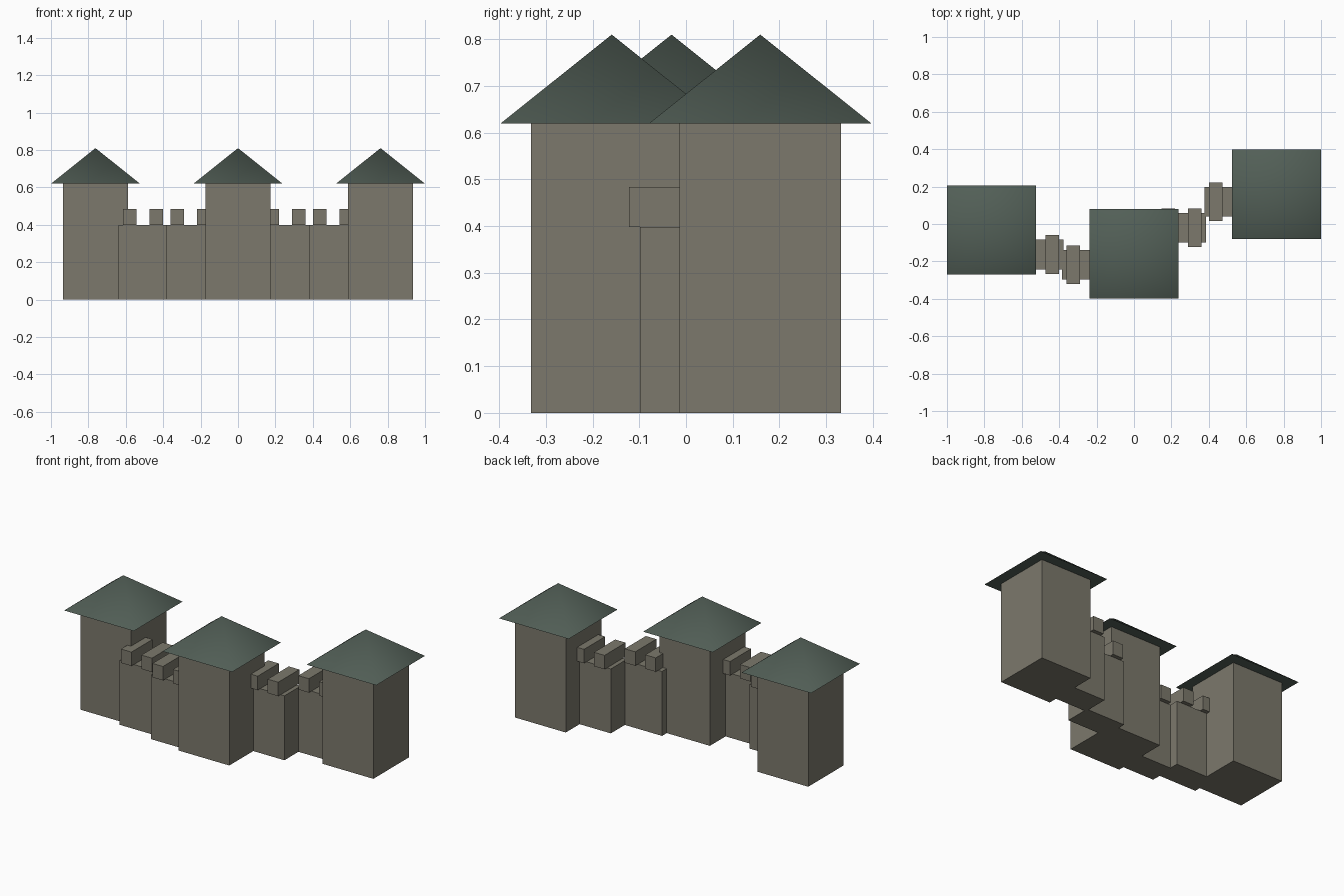
import bpy
import math

if "Cube" in bpy.data.objects:
    bpy.data.objects.remove(bpy.data.objects["Cube"])


def material(name, color):
    m = bpy.data.materials.new(name)
    m.diffuse_color = (*color, 1.0)
    m.use_nodes = True
    m.node_tree.nodes["Principled BSDF"].inputs["Base Color"].default_value = m.diffuse_color
    return m


STONE = material("stone", (0.20, 0.19, 0.15))
SLATE = material("slate", (0.085, 0.115, 0.095))


def block(name, x, y, z0, z1, half_x, half_y):
    bpy.ops.mesh.primitive_cube_add(size=1, location=(x, y, (z0 + z1) / 2))
    ob = bpy.context.object
    ob.name = name
    ob.scale = (2 * half_x, 2 * half_y, z1 - z0)
    bpy.ops.object.transform_apply(location=False, rotation=False, scale=True)
    ob.data.materials.append(STONE)


def roof(name, x, y, z0, z1, half):
    bpy.ops.mesh.primitive_cone_add(
        vertices=4, radius1=half * math.sqrt(2), depth=z1 - z0,
        location=(x, y, (z0 + z1) / 2), rotation=(0, 0, math.pi / 4))
    ob = bpy.context.object
    ob.name = name
    # the sloped sides blend softly, the eaves stay sharp
    bpy.ops.object.shade_smooth_by_angle(angle=math.radians(60))
    ob.data.materials.append(SLATE)


# Square towers with pyramid roofs
towers = {"left": (-0.762, -0.031), "middle": (0.0, -0.159), "right": (0.762, 0.159)}
for side, (x, y) in towers.items():
    block(f"{side}_tower", x, y, 0, 0.62, 0.173, 0.173)
    roof(f"{side}_roof", x, y, 0.62, 0.81, 0.238)

# Stepped wall sections, each with two overhanging merlons
for i, (x, y) in enumerate([(-0.508, -0.163), (-0.254, -0.218),
                            (0.254, -0.019), (0.508, 0.118)], 1):
    block(f"wall_{i}", x, y, 0, 0.398, 0.132, 0.079)
    for s, label in ((-1, "left"), (1, "right")):
        block(f"wall_{i}_merlon_{label}", x + s * 0.07, y, 0.398, 0.484, 0.036, 0.103)
